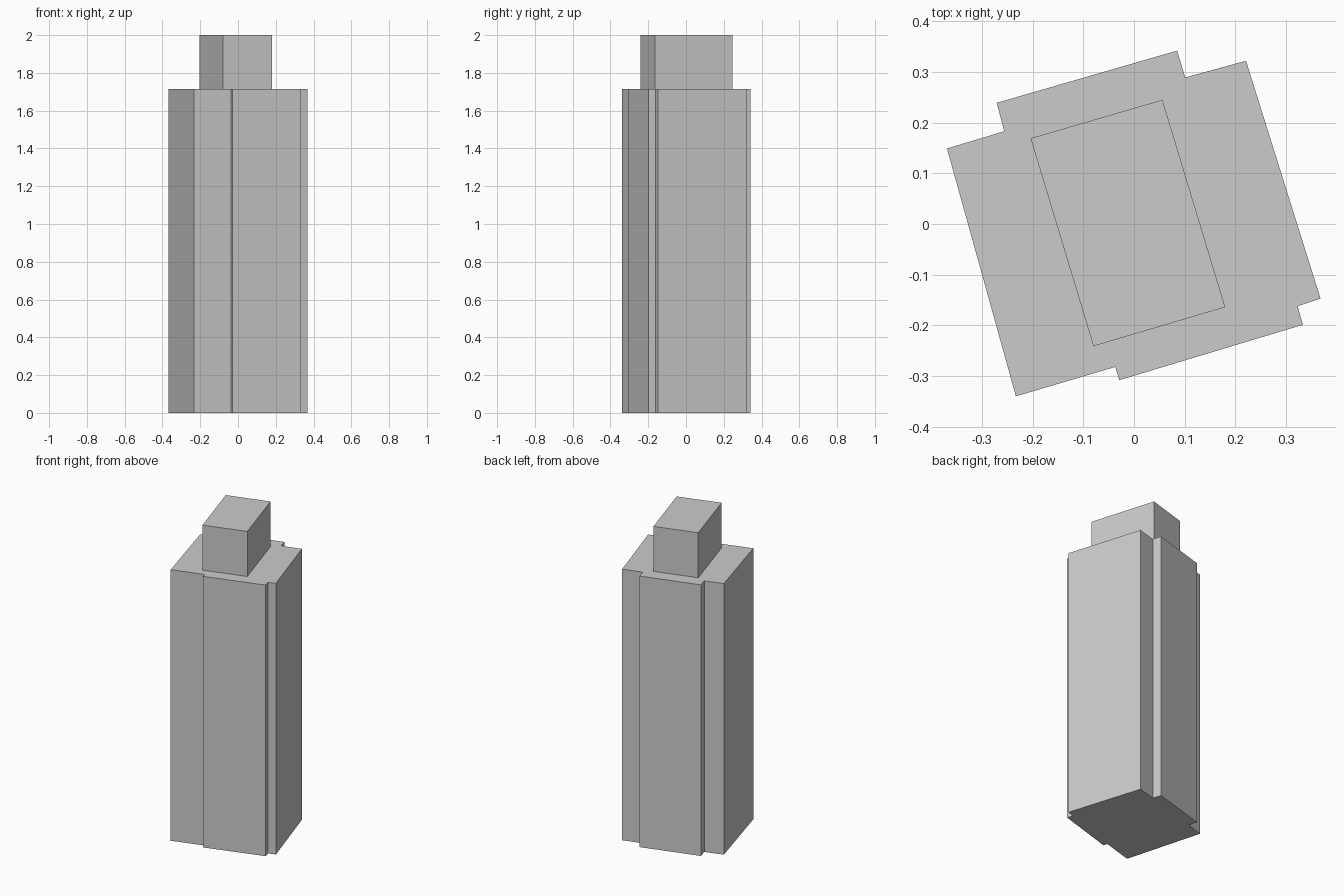
import bpy, bmesh

if "Cube" in bpy.data.objects:
    bpy.data.objects.remove(bpy.data.objects["Cube"])


def prism(name, outline, z0, z1):
    """Extrude a counter-clockwise plan outline from z0 up to z1."""
    bm = bmesh.new()
    base = bm.faces.new([bm.verts.new((x, y, z0)) for x, y in outline])
    top = bmesh.ops.extrude_face_region(bm, geom=[base], use_keep_orig=True)
    verts = [g for g in top["geom"] if isinstance(g, bmesh.types.BMVert)]
    bmesh.ops.translate(bm, vec=(0, 0, z1 - z0), verts=verts)
    bmesh.ops.recalc_face_normals(bm, faces=bm.faces)
    mesh = bpy.data.meshes.new(name)
    bm.to_mesh(mesh)
    bm.free()
    obj = bpy.data.objects.new(name, mesh)
    bpy.context.collection.objects.link(obj)
    return obj


ROOF = 1.715

# Main tower shaft with stepped corners
prism("tower_shaft", [
    (-0.369, 0.149), (-0.233, -0.340), (-0.037, -0.282), (-0.029, -0.308),
    (0.333, -0.199), (0.323, -0.162), (0.368, -0.147), (0.221, 0.322),
    (0.101, 0.289), (0.085, 0.342), (-0.271, 0.239), (-0.256, 0.183),
], 0, ROOF)

# Rooftop block
prism("roof_block", [
    (-0.204, 0.169), (-0.080, -0.241), (0.180, -0.164), (0.056, 0.245),
], ROOF, 2.0)
